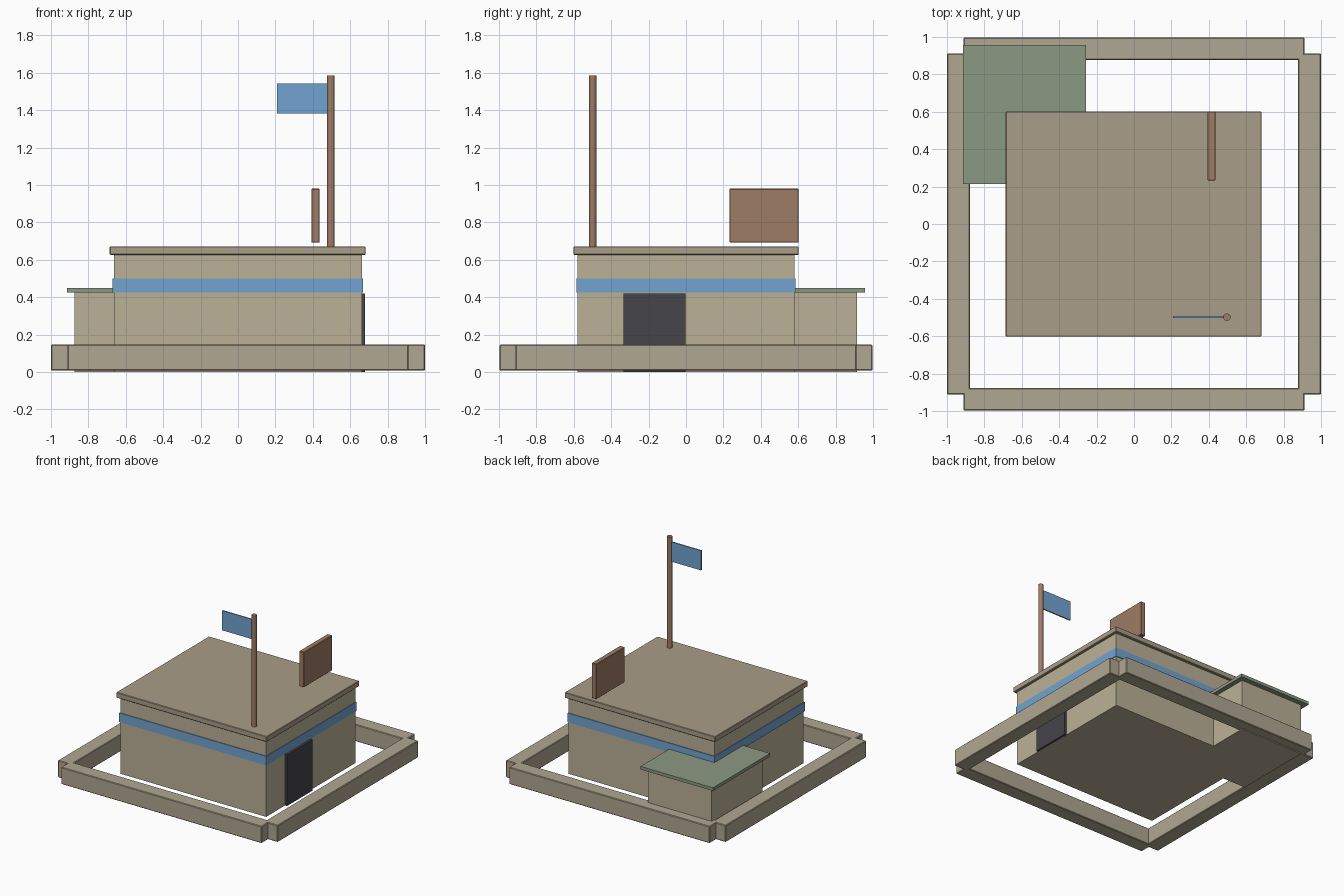
import bpy

if "Cube" in bpy.data.objects:
    bpy.data.objects.remove(bpy.data.objects["Cube"])


def material(name, rgb):
    m = bpy.data.materials.new(name)
    m.diffuse_color = (*rgb, 1)
    m.use_nodes = True
    m.node_tree.nodes["Principled BSDF"].inputs["Base Color"].default_value = m.diffuse_color
    return m


TAN = material("tan_plaster", (0.50, 0.44, 0.31))
STONE = material("wall_stone", (0.44, 0.39, 0.29))
ROOF = material("roof_brown", (0.40, 0.34, 0.25))
GREEN = material("roof_green", (0.26, 0.32, 0.23))
BLUE = material("blue_paint", (0.17, 0.37, 0.63))
DARK = material("dark_door", (0.06, 0.06, 0.07))
WOOD = material("brown_wood", (0.34, 0.20, 0.13))


def box(name, x, y, z, mat, bevel=0.0):
    """Box from (min, max) ranges on each axis."""
    bpy.ops.mesh.primitive_cube_add(
        size=1, location=[(a + b) / 2 for a, b in (x, y, z)])
    ob = bpy.context.object
    ob.name = name
    ob.scale = [b - a for a, b in (x, y, z)]
    bpy.ops.object.transform_apply(location=False, rotation=False, scale=True)
    ob.data.materials.append(mat)
    if bevel:
        mod = ob.modifiers.new("edge_bevel", "BEVEL")
        mod.width = bevel
        mod.segments = 1
    return ob


# Perimeter walls, overlapping at the corners
for side, lo, hi in (("low", -0.997, -0.877), ("high", 0.877, 0.997)):
    box("yard_wall_x_" + side, (-0.912, 0.912), (lo, hi), (0.008, 0.147), STONE, 0.005)
    box("yard_wall_y_" + side, (lo - 0.003 if lo < 0 else lo, hi if lo < 0 else hi + 0.003),
        (-0.912, 0.912), (0.008, 0.147), STONE, 0.005)

# Main building with painted band and roof slab
box("main_building", (-0.664, 0.662), (-0.58, 0.58), (0, 0.63), TAN)
box("painted_band", (-0.67, 0.667), (-0.586, 0.586), (0.425, 0.50), BLUE)
box("main_roof", (-0.686, 0.682), (-0.602, 0.602), (0.627, 0.672), ROOF, 0.004)
box("door", (0.65, 0.68), (-0.334, -0.003), (0, 0.42), DARK)

# Corner annex
box("annex", (-0.874, -0.295), (0.255, 0.914), (0, 0.425), TAN)
box("annex_roof", (-0.915, -0.256), (0.215, 0.956), (0.424, 0.45), GREEN)

# Sign board on the roof
box("sign_board", (0.393, 0.436), (0.233, 0.602), (0.692, 0.98), WOOD, 0.003)

# Flag and pole
bpy.ops.mesh.primitive_cylinder_add(
    vertices=12, radius=0.02, depth=0.92, location=(0.497, -0.498, 1.125))
pole = bpy.context.object
pole.name = "flag_pole"
pole.data.materials.append(WOOD)
box("flag", (0.209, 0.485), (-0.503, -0.493), (1.382, 1.544), BLUE)
